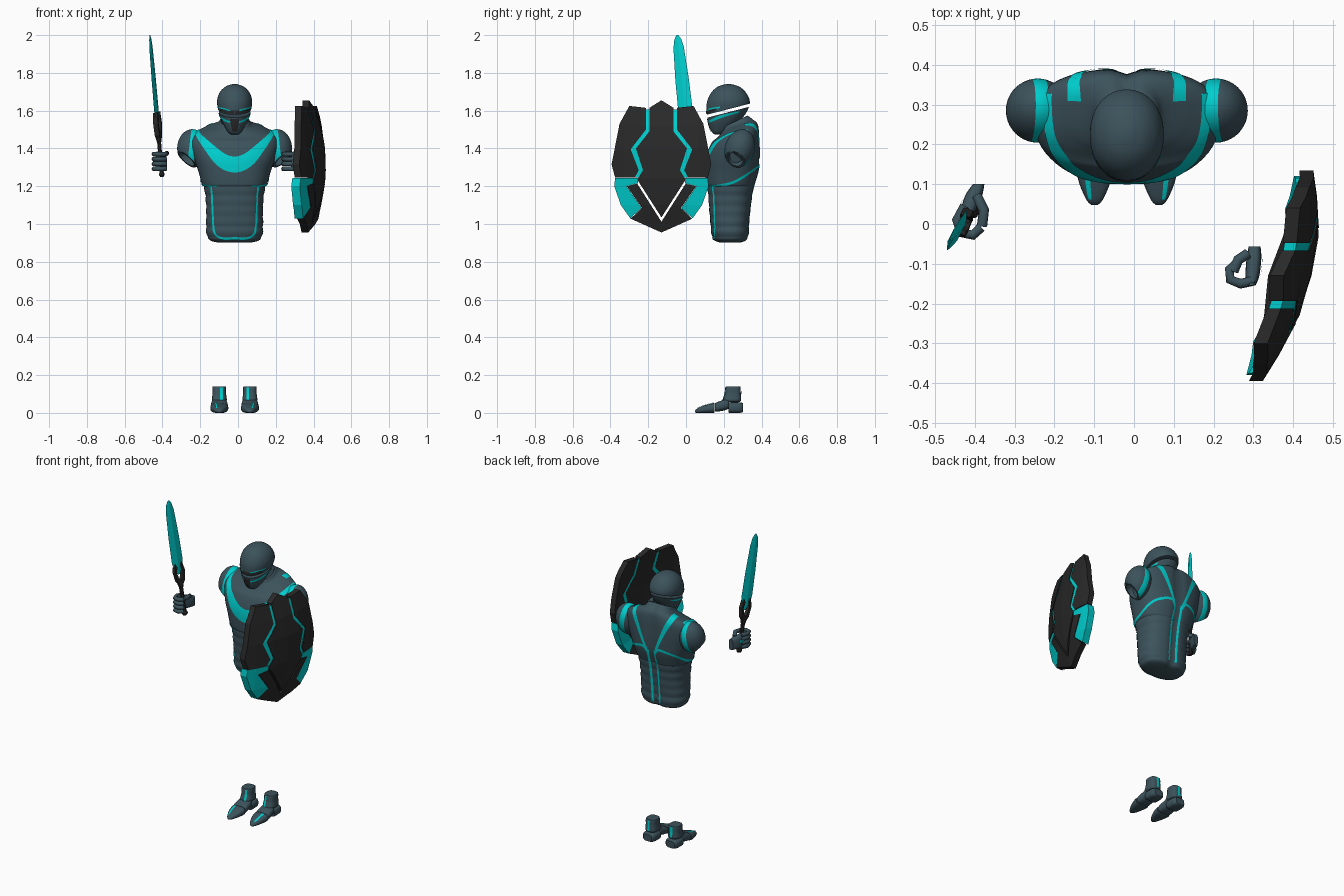
import bpy, bmesh, math
from mathutils import Vector, Matrix
from mathutils.bvhtree import BVHTree

if "Cube" in bpy.data.objects:
    bpy.data.objects.remove(bpy.data.objects["Cube"])

CX = -0.018  # body centre line


def material(name, col):
    m = bpy.data.materials.new(name)
    m.diffuse_color = (*col, 1)
    m.use_nodes = True
    m.node_tree.nodes["Principled BSDF"].inputs["Base Color"].default_value = m.diffuse_color
    return m


SUIT = material("suit", (0.045, 0.085, 0.105))
CYAN = material("cyan", (0.0, 0.62, 0.62))
BLACK = material("black", (0.022, 0.022, 0.022))


def finish(name, bm, mats, angle=40, recalc=True):
    if recalc:
        bmesh.ops.recalc_face_normals(bm, faces=bm.faces)
    me = bpy.data.meshes.new(name)
    bm.to_mesh(me)
    bm.free()
    for m in mats:
        me.materials.append(m)
    if angle:
        me.shade_smooth()
        me.set_sharp_from_angle(angle=math.radians(angle))
    ob = bpy.data.objects.new(name, me)
    bpy.context.collection.objects.link(ob)
    return ob


def catmull(rings, sub):
    out = []
    for i in range(len(rings) - 1):
        p = [rings[max(0, min(len(rings) - 1, i + k))] for k in (-1, 0, 1, 2)]
        for j in range(sub):
            t = j / sub
            out.append([0.5 * (2 * b + (c - a) * t + (2 * a - 5 * b + 4 * c - d) * t * t
                               + (3 * b - a - 3 * c + d) * t ** 3) for a, b, c, d in zip(*p)])
    return out + [list(rings[-1])]


def loft(name, rings, axis, mat, n=32, p=2.4, sub=4, warp=None, cuts=(), angle=40, mtx=None):
    """Skin superellipse rings (t, a0, a1, b0, b1) along z or y."""
    bm = bmesh.new()
    loops = []
    for t, a0, a1, b0, b1 in catmull(rings, sub):
        loop = []
        for k in range(n):
            c, s = math.cos(2 * math.pi * k / n), math.sin(2 * math.pi * k / n)
            a = (a0 + a1) / 2 + (a1 - a0) / 2 * math.copysign(abs(c) ** (2 / p), c)
            b = (b0 + b1) / 2 + (b1 - b0) / 2 * math.copysign(abs(s) ** (2 / p), s)
            co = Vector((a, b, t) if axis == 'z' else (a, t, b))
            loop.append(bm.verts.new(warp(co) if warp else co))
        loops.append(loop)
    for u, v in zip(loops, loops[1:]):
        for k in range(n):
            bm.faces.new((u[k], u[(k + 1) % n], v[(k + 1) % n], v[k]))
    bm.faces.new(loops[0])
    bm.faces.new(loops[-1])
    for co, no in cuts:
        cut(bm, co, no)
    if mtx:
        bm.transform(mtx)
    return finish(name, bm, [mat], angle)


def cut(bm, co, no):
    """Remove everything on the normal side and cap the opening."""
    r = bmesh.ops.bisect_plane(bm, geom=bm.verts[:] + bm.edges[:] + bm.faces[:], dist=1e-5,
                               plane_co=co, plane_no=no, clear_outer=True)
    edges = [e for e in r["geom_cut"] if isinstance(e, bmesh.types.BMEdge)]
    return bmesh.ops.edgeloop_fill(bm, edges=edges)["faces"]


def flip(pts):
    return [(2 * CX - q[0], *q[1:]) for q in pts]


def ribbon(name, target, pts, mat=CYAN, mirror=True, lift=0.003):
    """Inlay strip that follows the surface; points are (x, y, z, width)."""
    bm0 = bmesh.new()
    bm0.from_mesh(target.data)
    bvh = BVHTree.FromBMesh(bm0)
    for path, side in ((pts, "a"), (flip(pts), "b"))[:2 if mirror else 1]:
        snapped = [(*bvh.find_nearest(Vector(q[:3]))[0], q[3]) for q in path]
        dense = catmull(snapped, 8)
        bm, rows = bmesh.new(), []
        for i, q in enumerate(dense):
            co, no = bvh.find_nearest(Vector(q[:3]))[:2]
            tan = Vector(dense[min(i + 1, len(dense) - 1)][:3]) - Vector(dense[max(i - 1, 0)][:3])
            across = no.cross(tan).normalized()
            row = []
            for f in (-0.5, -0.17, 0.17, 0.5):
                c2, n2 = bvh.find_nearest(co + across * q[3] * f)[:2]
                row.append(bm.verts.new(c2 + n2 * lift))
            rows.append(row)
        for u, v in zip(rows, rows[1:]):
            for k in range(3):
                bm.faces.new((u[k], u[k + 1], v[k + 1], v[k]))
        finish(name + "_" + side, bm, [mat])
    bm0.free()


def plate(name, pts, thick, mat, fx=lambda y, z: 0.0, ys=(), zs=(), mtx=None):
    """Flat-shaded slab drawn in the side plane, bent along x by fx."""
    bm = bmesh.new()
    bm.faces.new([bm.verts.new((0, y, z)) for y, z in pts])
    for co, no in [((0, y, 0), (0, 1, 0)) for y in ys] + [((0, 0, z), (0, 0, 1)) for z in zs]:
        bmesh.ops.bisect_plane(bm, geom=bm.verts[:] + bm.edges[:] + bm.faces[:], dist=1e-5,
                               plane_co=co, plane_no=no)
    for v in bm.verts:
        v.co.x = fx(v.co.y, v.co.z)
    r = bmesh.ops.extrude_face_region(bm, geom=bm.faces[:], use_keep_orig=True)
    bmesh.ops.translate(bm, vec=(-thick, 0, 0),
                        verts=[g for g in r["geom"] if isinstance(g, bmesh.types.BMVert)])
    if mtx:
        bm.transform(mtx)
    return finish(name, bm, [mat], 0)


# Torso with ribbed waist, spine groove and raised back collar
def torso_warp(v):
    if 0.93 < v.z < 1.205:
        f = 0.985 + 0.03 * abs(math.sin(math.pi * (v.z - 0.93) / 0.055))
        v.x, v.y = CX + (v.x - CX) * f, 0.24 + (v.y - 0.24) * f
    if v.y > 0.3:
        v.y -= 0.014 * math.exp(-((v.x - CX) / 0.025) ** 2)
    if v.z > 1.44:
        v.z += (v.z - 1.44) / 0.1 * (v.y - 0.26) * 0.45
    return v


body = [(.902, .09, .18, .29), (.915, .132, .148, .322), (.95, .148, .135, .333), (1.0, .15, .13, .335),
        (1.1, .15, .122, .345), (1.19, .16, .115, .358), (1.21, .172, .107, .365), (1.28, .192, .103, .385),
        (1.35, .215, .106, .39), (1.42, .232, .13, .39), (1.47, .22, .165, .388), (1.5, .16, .185, .38),
        (1.52, .095, .195, .358), (1.54, .078, .2, .335), (1.535, .07, .207, .328), (1.46, .065, .21, .32)]
torso = loft("torso", [(z, CX - w, CX + w, f, b) for z, w, f, b in body], 'z', SUIT, n=64, sub=8,
             p=2.5, warp=torso_warp)
half = [(CX - .2, .33, 1.50, .02), (CX - .19, .21, 1.47, .028), (CX - .14, .13, 1.41, .05),
        (CX - .07, .1, 1.34, .075)]
ribbon("chest_band", torso, half + [(CX, .1, 1.315, .085)] + flip(half)[::-1], mirror=False)
ribbon("rib_line", torso, [(CX - .09, .12, 1.2, .012), (CX - .15, .16, 1.2, .014),
                           (CX - .18, .25, 1.22, .014), (CX - .15, .34, 1.28, .014),
                           (CX - .06, .39, 1.31, .016), (CX - .022, .39, 1.27, .014)])
ribbon("waist_line", torso, [(CX - .125, .14, 1.2, .012), (CX - .125, .14, 1.08, .012),
                             (CX - .115, .14, .96, .012), (CX - .07, .14, .925, .012), (CX, .13, .925, .012)])
ribbon("spine_line", torso, [(CX - .022, .39, 1.29, .014), (CX - .022, .36, 1.1, .014), (CX - .022, .34, .93, .014)])
ribbon("back_band", torso, [(CX - .13, .31, 1.52, .035), (CX - .11, .385, 1.47, .03),
                            (CX - .07, .4, 1.38, .02), (CX - .022, .4, 1.28, .016)])

# Shoulder caps with a cyan band and hollow sleeve opening
for s, side in ((-1, "right"), (1, "left")):
    bm = bmesh.new()
    bmesh.ops.create_uvsphere(bm, u_segments=40, v_segments=24, radius=1)
    c = Vector((CX + s * .224, .285, 1.4))
    bm.transform(Matrix.Translation(c) @ Matrix.Rotation(-.3, 4, 'X') @ Matrix.Diagonal((.08, .078, .104, 1)))
    for d in (.207, .241):
        bmesh.ops.bisect_plane(bm, geom=bm.verts[:] + bm.edges[:] + bm.faces[:], dist=1e-5,
                               plane_co=(CX + s * d, 0, 1.4), plane_no=(1, 0, s * .12))
    no = Vector((s * .62, -.35, -.7))
    cap = cut(bm, c + no * .068, no)
    for f in bm.faces:
        m = f.calc_center_median()
        f.material_index = int(.207 < s * (m.x - CX) + .12 * (m.z - 1.4) < .241 and f not in cap)
    bmesh.ops.inset_region(bm, faces=cap, thickness=.012)
    bmesh.ops.inset_region(bm, faces=cap, thickness=.002, depth=-.04)
    finish("shoulder_" + side, bm, [SUIT, CYAN])

# Helmet: dome and jaw guard split along a slanted visor slit
head = [(1.475, .02, .15, .19), (1.485, .034, .138, .21), (1.51, .05, .125, .25), (1.55, .07, .115, .29),
        (1.6, .086, .109, .325), (1.65, .093, .112, .338), (1.695, .08, .133, .318),
        (1.725, .052, .165, .286), (1.738, .022, .2, .25), (1.741, .004, .222, .23)]
head = [(z, CX - w, CX + w, f, b) for z, w, f, b in head]
slit = Vector((0, -.25, .97))
dome = loft("helmet_dome", head, 'z', SUIT, n=48, p=2.1, cuts=[(Vector((0, .225, 1.608)), -slit)])
jaw = loft("helmet_jaw", head, 'z', SUIT, n=48, p=2.1, cuts=[(Vector((0, .225, 1.592)), slit)])
ribbon("jaw_trim", jaw, [(CX - .03, .1, 1.535, .008), (CX - .065, .14, 1.55, .014),
                         (CX - .085, .2, 1.572, .014), (CX - .07, .28, 1.595, .008)])
ribbon("face_plate", jaw, [(CX, .1, 1.555, .05), (CX, .11, 1.52, .04), (CX, .13, 1.49, .025)], BLACK, False)
ribbon("brow_visor", dome, [(CX - .002, .1, 1.59, .02), (CX - .04, .12, 1.595, .02), (CX - .075, .16, 1.605, .014)], BLACK)
ribbon("brow_trim", dome, [(CX - .025, .1, 1.6, .006), (CX - .06, .13, 1.61, .008), (CX - .085, .18, 1.618, .008)])

# Boots
for s, side in ((-1, "right"), (1, "left")):
    fx = CX + s * .081

    def part(name, axis, rows, p=2.8):
        return loft(f"{name}_{side}", [(t, fx - w, fx + w, a, b) for t, w, a, b in rows], axis, SUIT, n=24, p=p, sub=3)

    toe = part("toe", 'y', [(.048, .008, .002, .012), (.06, .02, 0, .024), (.1, .038, 0, .04),
                            (.145, .048, 0, .052), (.15, .04, .006, .046)])
    part("midfoot", 'y', [(.153, .04, .012, .046), (.158, .046, .006, .054), (.2, .044, .012, .07),
                          (.222, .04, .02, .078), (.228, .03, .028, .07)])
    part("heel", 'y', [(.224, .036, .008, .048), (.23, .044, 0, .056), (.285, .042, 0, .056), (.303, .03, .006, .05)], 3.2)
    ankle = part("ankle", 'z', [(.058, .032, .2, .285), (.068, .04, .196, .292), (.1, .036, .206, .29),
                                (.135, .036, .21, .289), (.14, .031, .215, .284)])
    ribbon("toe_stripe_" + side, toe, [(fx + s * .012, .06, .03, .008), (fx + s * .018, .1, .05, .012),
                                       (fx + s * .02, .144, .06, .014)], mirror=False)
    ribbon("ankle_stripe_" + side, ankle, [(fx - s * .012, .19, .07, .014), (fx - s * .012, .2, .135, .014)], mirror=False)
    ribbon("ankle_back_" + side, ankle, [(fx, .3, .07, .016), (fx, .3, .135, .016)], mirror=False)


# Hands: palm plus curled finger tubes
def tube(name, pts, r, mat=SUIT):
    cu = bpy.data.curves.new(name, 'CURVE')
    cu.dimensions, cu.bevel_depth, cu.bevel_resolution, cu.use_fill_caps = '3D', r, 3, True
    sp = cu.splines.new('POLY')
    sp.points.add(len(pts) - 1)
    for q, co in zip(sp.points, pts):
        q.co = (*co, 1)
    cu.materials.append(mat)
    bpy.context.collection.objects.link(bpy.data.objects.new(name, cu))


hands = {"right": ([(-.425, .045), (-.445, .01), (-.435, -.022), (-.405, -.028), (-.384, -.008)],
                   [(.005, -.438, -.412), (.03, -.436, -.4), (.07, -.425, -.382), (.1, -.405, -.376)],
                   [(-.395, .07, 1.36), (-.377, .035, 1.375), (-.382, -.005, 1.37)]),
         "left": ([(.298, -.143), (.268, -.15), (.242, -.14), (.24, -.115), (.255, -.103)],
                  [(-.155, .284, .305), (-.13, .28, .315), (-.085, .283, .32), (-.057, .288, .318)],
                  [(.285, -.075, 1.365), (.262, -.09, 1.375), (.25, -.118, 1.37)])}
for side, (path, palm, thumb) in hands.items():
    ob = loft("palm_" + side, [(y, a, b, 1.285, 1.385 - .01 * i) for i, (y, a, b) in enumerate(palm)], 'y', SUIT, n=20, p=3)
    for k in range(4):
        tube(f"finger_{side}_{k}", [(x, y, 1.292 + .026 * k) for x, y in path], .0125)
    tube("thumb_" + side, thumb, .013)
    x = -.45 if side == "right" else .33
    ribbon("palm_stripe_" + side, ob, [(x, palm[1][0], 1.335, .014), (x, palm[2][0], 1.335, .014)], mirror=False)

# Sword, built upright then tilted into the hand
base, tip = Vector((-.402, .034, 1.25)), Vector((-.466, -.045, 2.0))
az = (tip - base).normalized()
ay = Vector((.3, .95, 0))
ay = (ay - az * ay.dot(az)).normalized()
ax = ay.cross(az)
M = Matrix.Translation(base) @ Matrix((ax, ay, az)).transposed().to_4x4()
loft("sword_blade", [(.27, -.003, .003, -.008, .008), (.32, -.007, .007, -.034, .034), (.36, -.007, .007, -.04, .04),
                     (.52, -.006, .006, -.038, .037), (.69, -.005, .005, -.03, .028), (.735, -.004, .004, -.02, .018),
                     (.757, -.001, .001, -.006, .004)], 'z', CYAN, n=4, p=2, sub=1, angle=0, mtx=M)
loft("sword_grip", [(0, -.01, .01, -.014, .014), (.012, -.016, .016, -.02, .02), (.03, -.011, .011, -.013, .013),
                    (.18, -.011, .011, -.013, .013), (.2, -.015, .015, -.02, .02), (.235, -.01, .01, -.014, .014)],
     'z', BLACK, n=8, p=2, sub=1, angle=0, mtx=M)
for s in (-1, 1):
    plate("sword_guard", [(s * y, z) for y, z in ((0, .19), (.026, .225), (.036, .29), (.024, .345), (.014, .325),
                                                  (.022, .29), (.014, .25), (0, .225))],
          .026, BLACK, fx=lambda y, z: .013, mtx=M)

# Shield panels, bent over one shared curved face
SY = -.13


def bend(y, z):
    t, h = (y - SY) / .265, (z - 1.31) / .35
    return .387 + .24 * (y - SY) + .062 * (1 - t * t) - .075 * h * h * (1 - .55 * t * t)


grid = dict(ys=(SY, SY - .1, SY + .1, SY - .2, SY + .2), zs=(1.1, 1.24, 1.4, 1.52))
core = [(0, 1.655), (.064, 1.615), (.064, 1.49), (.135, 1.4), (.098, 1.285), (.128, 1.235)]
plate("shield_centre", [(SY + a, z) for a, z in core] + [(SY, 1.035)] + [(SY - a, z) for a, z in core[:0:-1]],
      .035, BLACK, bend, **grid)
for s in (-1, 1):
    for name, pts, th, mat, lift in (
            ("shield_wing", [(.082, 1.615), (.17, 1.625), (.222, 1.53), (.264, 1.315), (.245, 1.245), (.142, 1.245),
                             (.12, 1.285), (.163, 1.395), (.082, 1.5)], .035, BLACK, 0),
            ("shield_trim", [(.064, 1.605), (.082, 1.605), (.082, 1.5), (.163, 1.395), (.12, 1.285), (.142, 1.245),
                             (.122, 1.245), (.098, 1.285), (.135, 1.4), (.064, 1.49)], .03, CYAN, -.004),
            ("shield_lower_cyan", [(.245, 1.243), (.125, 1.243), (.125, 1.215), (.185, 1.2), (.105, 1.085),
                                   (.165, 1.03), (.215, 1.1), (.25, 1.2)], .045, CYAN, -.003),
            ("shield_lower_black", [(.128, 1.213), (.183, 1.2), (.103, 1.085), (.163, 1.028), (0, .955), (0, 1.012)],
             .035, BLACK, 0)):
        plate(name, [(SY + s * a, z) for a, z in pts], th, mat, lambda y, z, o=lift: bend(y, z) + o, **grid)
